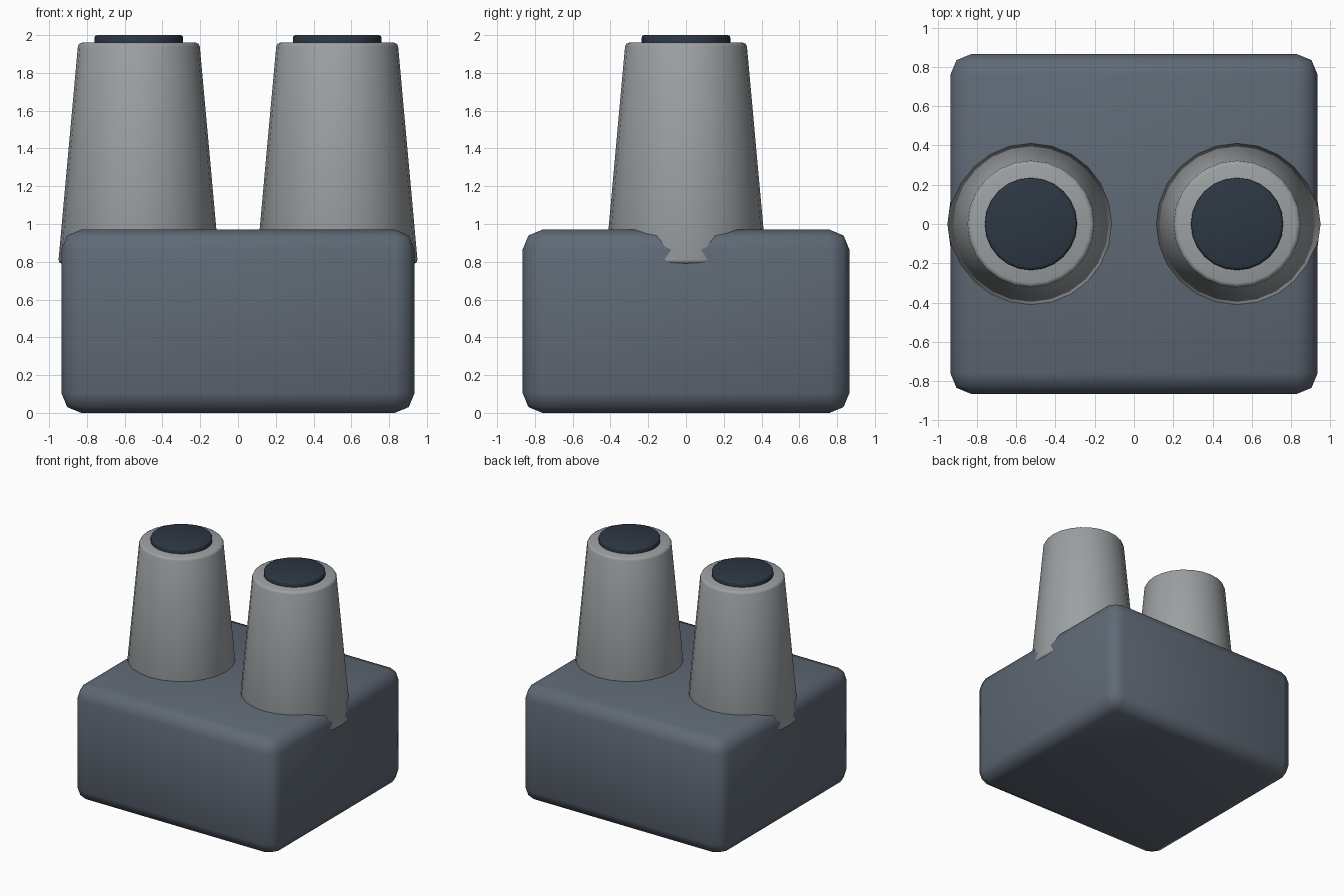
import bpy, bmesh, math

if "Cube" in bpy.data.objects:
    bpy.data.objects.remove(bpy.data.objects["Cube"])


def material(name, rgb):
    m = bpy.data.materials.new(name)
    m.diffuse_color = (*rgb, 1)
    m.use_nodes = True
    m.node_tree.nodes["Principled BSDF"].inputs["Base Color"].default_value = m.diffuse_color
    return m


slate = material("slate", (0.114, 0.140, 0.178))
grey = material("light_grey", (0.328, 0.352, 0.361))
dark = material("dark_navy", (0.026, 0.038, 0.056))


def finish(name, bm, mat, bevel, segments):
    """Turn a bmesh into a softly bevelled object."""
    mesh = bpy.data.meshes.new(name)
    bm.to_mesh(mesh)
    bm.free()
    mesh.materials.append(mat)
    ob = bpy.data.objects.new(name, mesh)
    bpy.context.collection.objects.link(ob)
    mod = ob.modifiers.new("rounded_edges", 'BEVEL')
    mod.width = bevel
    mod.segments = segments
    mod.limit_method = 'ANGLE'
    mod.angle_limit = math.radians(40)
    bpy.ops.object.select_all(action='DESELECT')
    ob.select_set(True)
    bpy.context.view_layer.objects.active = ob
    bpy.ops.object.modifier_apply(modifier=mod.name)
    bpy.ops.object.shade_smooth_by_angle(angle=math.radians(60))
    return ob


def frustum(name, x, z0, z1, r0, r1, sides, mat, bevel):
    """Tapered round part standing between two heights."""
    bm = bmesh.new()
    bmesh.ops.create_cone(bm, cap_ends=True, segments=sides,
                          radius1=r0, radius2=r1, depth=z1 - z0)
    bmesh.ops.translate(bm, verts=bm.verts, vec=(x, 0, (z0 + z1) / 2))
    return finish(name, bm, mat, bevel, 2)


# Rounded base block
bm = bmesh.new()
bmesh.ops.create_cube(bm, size=1)
bmesh.ops.scale(bm, verts=bm.verts, vec=(1.87, 1.73, 0.97))
bmesh.ops.translate(bm, verts=bm.verts, vec=(0, 0, 0.485))
finish("base_block", bm, slate, 0.105, 2)

# Pair of tapered posts with dark caps
for side, x in (("left", -0.525), ("right", 0.525)):
    frustum(side + "_post", x, 0.79, 1.96, 0.427, 0.321, 24, grey, 0.02)
    frustum(side + "_cap", x, 1.91, 2.0, 0.235, 0.235, 24, dark, 0.014)
